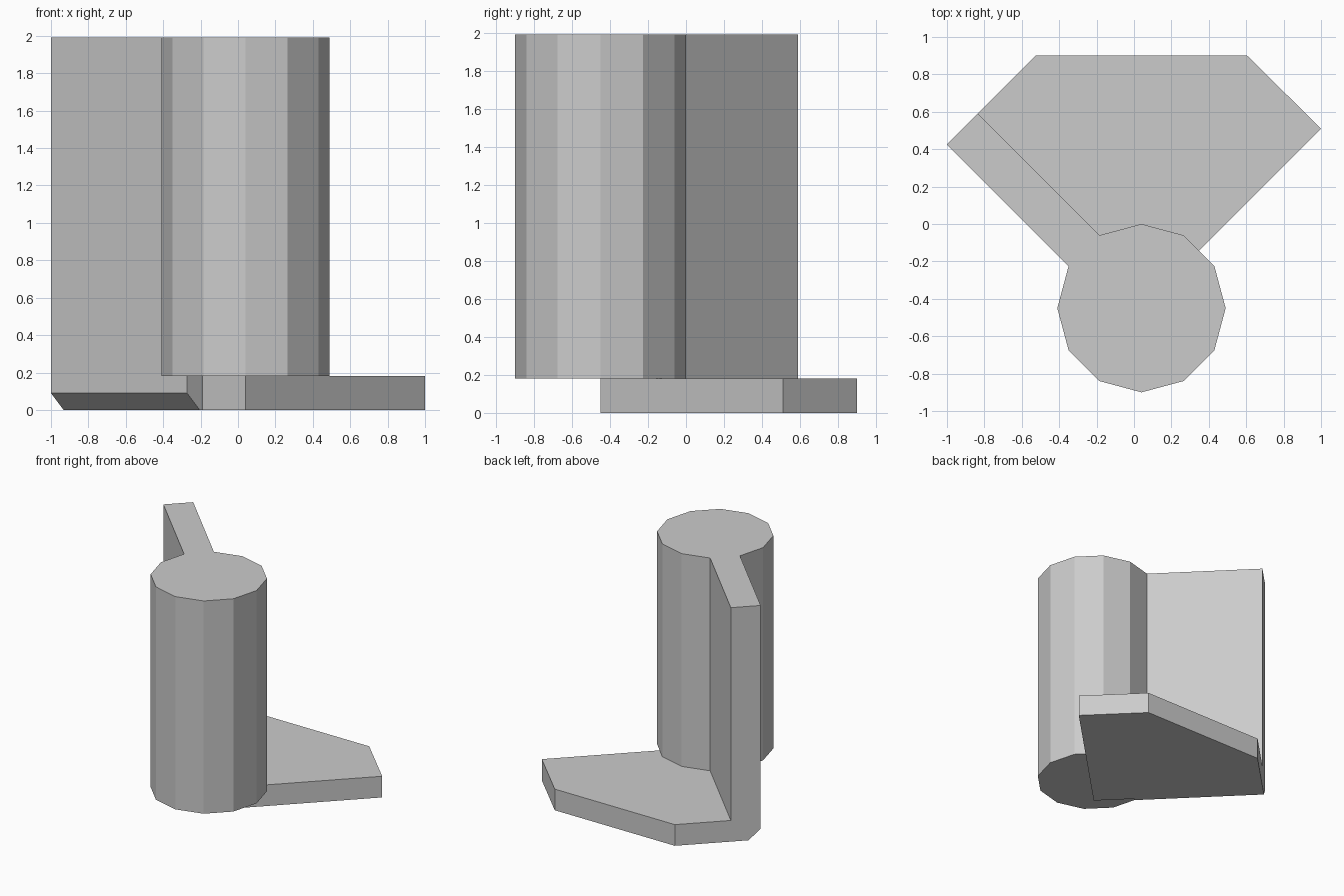
import bpy, bmesh, math
from mathutils import Vector

if "Cube" in bpy.data.objects:
    bpy.data.objects.remove(bpy.data.objects["Cube"])


def prism(name, profile, sweep):
    """Closed solid: a planar outline swept along a vector."""
    bm = bmesh.new()
    face = bm.faces.new([bm.verts.new(p) for p in profile])
    res = bmesh.ops.extrude_face_region(bm, geom=[face], use_keep_orig=True)
    verts = [g for g in res["geom"] if isinstance(g, bmesh.types.BMVert)]
    bmesh.ops.translate(bm, verts=verts, vec=Vector(sweep))
    bmesh.ops.recalc_face_normals(bm, faces=bm.faces)
    mesh = bpy.data.meshes.new(name)
    bm.to_mesh(mesh)
    bm.free()
    obj = bpy.data.objects.new(name, mesh)
    bpy.context.collection.objects.link(obj)
    return obj


TOP, PLATE = 1.99, 0.18
END = -1.425              # outer end plane of wall and plate: x - y = END

# Base plate: diagonal plate with its back corner cut off
outline = [(0.04, -0.45), (1.0, 0.51), (0.605, 0.9), (-0.525, 0.9), (-0.9175, 0.5075)]
base = prism("base_plate", [(x, y, 0) for x, y in outline], (0, 0, PLATE))

# Upright wall: section across the diagonal (s = x + y), lower outer edge chamfered
section = [(-0.245, 0), (-0.245, TOP), (-0.575, TOP), (-0.575, 0.09), (-0.44, 0)]
length = (0.03 - END) / 2
wall = prism("upright_wall", [((s + END) / 2, (s - END) / 2, z) for s, z in section],
             (length, -length, 0))

# Twelve-sided post
ring = [(0.04 + 0.45 * math.cos(i * math.pi / 6),
         -0.45 + 0.45 * math.sin(i * math.pi / 6), PLATE) for i in range(12)]
post = prism("post", ring, (0, 0, TOP - PLATE))

# Fuse the wall and post into the base
for part in (wall, post):
    mod = base.modifiers.new("join_" + part.name, 'BOOLEAN')
    mod.operation = 'UNION'
    mod.solver = 'EXACT'
    mod.object = part
    part.hide_render = True
bpy.context.view_layer.objects.active = base
for mod in list(base.modifiers):
    bpy.ops.object.modifier_apply(modifier=mod.name)
for part in (wall, post):
    bpy.data.objects.remove(part)
base.name = "corner_bracket"
